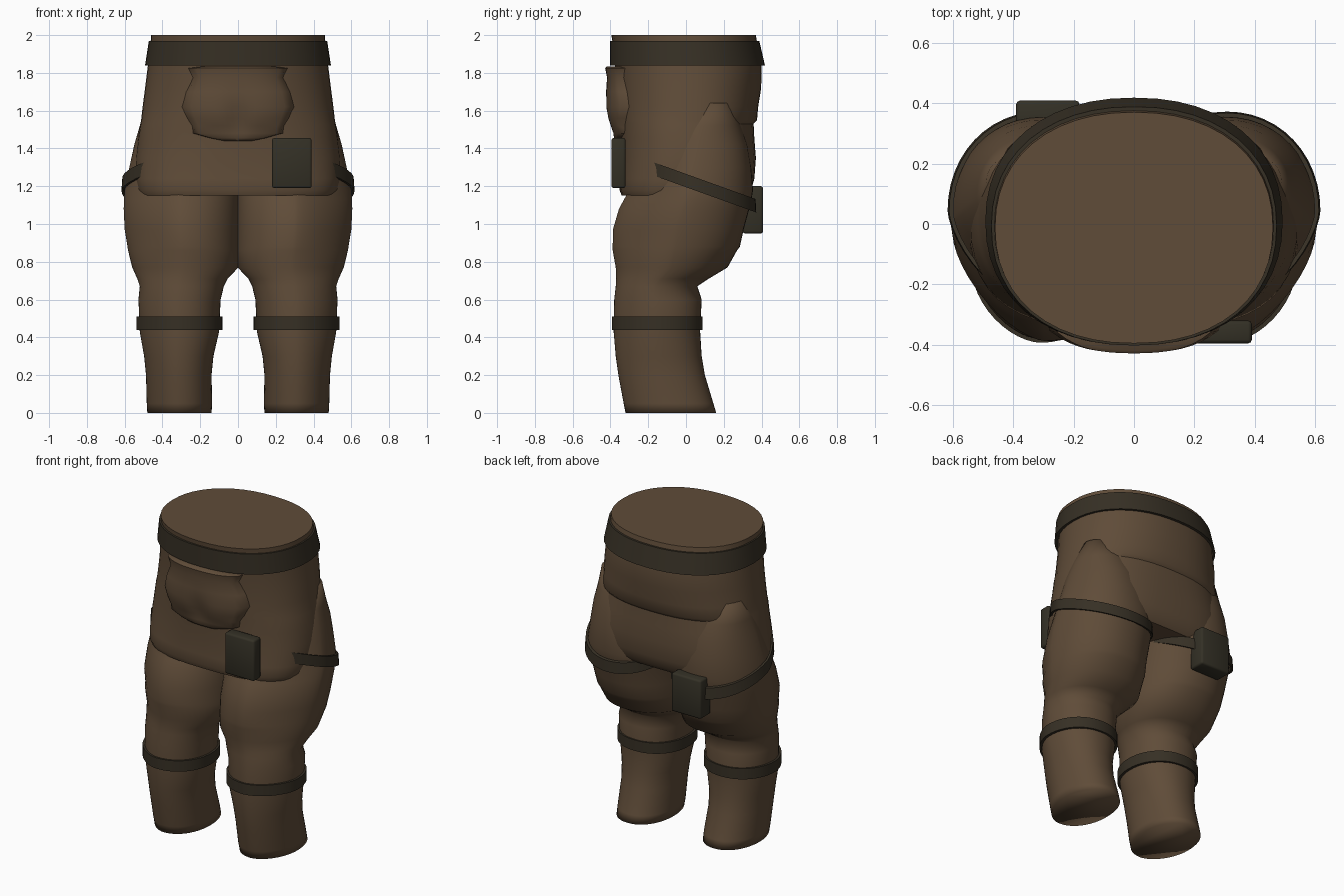
import bpy, bmesh, math

if "Cube" in bpy.data.objects:
    bpy.data.objects.remove(bpy.data.objects["Cube"])


def material(name, rgb):
    m = bpy.data.materials.new(name)
    m.diffuse_color = (*rgb, 1)
    m.use_nodes = True
    m.node_tree.nodes["Principled BSDF"].inputs["Base Color"].default_value = m.diffuse_color
    return m


BROWN = material("brown cloth", (0.115, 0.072, 0.040))
DARK = material("dark webbing", (0.037, 0.029, 0.018))
POUCH = material("pouch canvas", (0.034, 0.030, 0.019))


def finish(name, bm, mat, angle=40):
    bmesh.ops.recalc_face_normals(bm, faces=bm.faces)
    me = bpy.data.meshes.new(name)
    bm.to_mesh(me)
    bm.free()
    ob = bpy.data.objects.new(name, me)
    bpy.context.collection.objects.link(ob)
    me.materials.append(mat)
    bpy.ops.object.select_all(action='DESELECT')
    ob.select_set(True)
    bpy.context.view_layer.objects.active = ob
    bpy.ops.object.shade_smooth_by_angle(angle=math.radians(angle))
    return ob


def ring(z, x0, x1, y0, y1, n=2.2, tilt=0, front=None, count=48):
    """Rounded ring; tilt changes height along y, front = squareness of (inner, outer) front."""
    pts = []
    for i in range(count):
        a = 2 * math.pi * i / count
        c, s = math.cos(a), math.sin(a)
        e = 2 / (front[c > 0] if front and s < 0 else n)
        x = (x0 + x1) / 2 + (x1 - x0) / 2 * math.copysign(abs(c) ** e, c)
        y = (y0 + y1) / 2 + (y1 - y0) / 2 * math.copysign(abs(s) ** e, s)
        pts.append((x, y, z + tilt * y))
    return pts


def loft(name, rings, mat, side=1, closed=False, angle=40):
    bm = bmesh.new()
    vs = [[bm.verts.new((p[0] * side, p[1], p[2])) for p in r] for r in rings]
    n = len(vs[0])
    pairs = list(zip(vs, vs[1:])) + ([(vs[-1], vs[0])] if closed else [])
    for a, b in pairs:
        for i in range(n):
            j = (i + 1) % n
            bm.faces.new((a[i], a[j], b[j], b[i]))
    if not closed:
        bm.faces.new(vs[0])
        bm.faces.new(vs[-1])
    return finish(name, bm, mat, angle)


def band(name, low, high, t, mat, side=1, n=2.2, tilt=0, front=None):
    """Closed strap between two rings given as (z, x0, x1, y0, y1)."""
    def inner(r):
        return (r[0], r[1] + t, r[2] - t, r[3] + t, r[4] - t)
    return loft(name, [ring(*r, n, tilt, front) for r in (low, high, inner(high), inner(low))],
                mat, side, True)


# Hips: half width, front, back, front squareness, back squareness by height
hips = [(1.15, .520, -.34, .32, 2.8, 2.8), (1.18, .535, -.352, .345, 2.8, 2.8),
        (1.24, .545, -.348, .362, 2.65, 2.75), (1.35, .542, -.347, .37, 2.45, 2.65),
        (1.45, .53, -.35, .362, 2.3, 2.5), (1.53, .517, -.355, .358, 2.25, 2.35),
        (1.55, .513, -.357, .376, 2.25, 2.35), (1.62, .505, -.36, .382, 2.2, 2.25),
        (1.72, .492, -.365, .398, 2.2, 2.2), (1.84, .477, -.375, .40, 2.2, 2.2),
        (1.97, .462, -.39, .375, 2.2, 2.2), (2.0, .46, -.395, .37, 2.2, 2.2)]
loft("hips", [ring(z, -w, w, f, b, nb, 0, (nf, nf)) for z, w, f, b, nf, nb in hips], BROWN)

# Legs: inner, outer, front, back, front outer squareness by height
leg = [(0, .14, .48, -.32, .16, 1.85), (.05, .137, .483, -.33, .145, 1.85),
       (.20, .14, .487, -.358, .10, 1.8), (.30, .13, .497, -.372, .083, 1.75),
       (.43, .10, .52, -.383, .075, 1.7), (.60, .092, .527, -.38, .083, 1.7),
       (.67, .075, .52, -.372, .06, 1.7), (.71, .055, .533, -.37, .12, 1.65),
       (.77, -.002, .56, -.372, .22, 1.6), (.86, -.006, .582, -.388, .27, 1.55),
       (.88, -.006, .585, -.388, .285, 1.5), (.97, -.006, .60, -.387, .305, 1.5),
       (1.08, -.006, .605, -.355, .335, 1.45), (1.13, -.006, .604, -.328, .347, 1.45),
       (1.18, -.006, .60, -.30, .355, 1.45), (1.30, .03, .575, -.25, .345, 1.5),
       (1.42, .08, .549, -.19, .325, 1.6), (1.52, .13, .520, -.11, .29, 1.8),
       (1.64, .22, .488, .05, .235, 2.0)]
for side, label in ((1, "right"), (-1, "left")):
    loft(label + "_leg", [ring(*r[:5], 2.15, 0, (2.1, r[5])) for r in leg],
         BROWN, side, angle=180)
    band(label + "_knee_strap", (.44, .083, .537, -.393, .088), (.51, .083, .537, -.393, .088),
         .02, DARK, side, 2.15, 0, (2.1, 1.72))
    band(label + "_thigh_strap", (1.195, .0, .617, -.285, .372), (1.265, .0, .612, -.285, .368),
         .014, DARK, side, 2.05, -.36, (2.0, 1.55))

# Belt
band("belt", (1.84, -.492, .492, -.402, .418), (1.97, -.472, .472, -.402, .388), .03, DARK)


# Gathered front pocket: creased patch with sides running back into the hips
def pocket():
    rows = [(1.835, .20, .05), (1.825, .28, .06), (1.775, .255, .05), (1.70, .29, .055),
            (1.62, .31, .06), (1.56, .285, .05), (1.52, .26, .035), (1.48, .255, .02),
            (1.455, .16, .015), (1.44, .08, .0)]
    bm = bmesh.new()
    grid, cols = [], 20
    for z, w, bulge in rows:
        line = []
        for i in range(cols + 1):
            u = 2 * i / cols - 1
            edge = abs(u) > .99
            crease = .022 * math.exp(-(u / .22) ** 2) * max(0, 1 - abs(z - 1.56) / .12)
            y = -.368 - bulge * (1 - u ** 4) + crease + .45 * (w * u) ** 2
            line.append(bm.verts.new((w * u, -.26 if edge else y, z)))
        grid.append(line)
    for a, b in zip(grid, grid[1:]):
        for i in range(cols):
            bm.faces.new((a[i], a[i + 1], b[i + 1], b[i]))
    # Top and bottom lips tucked into the cloth
    for line in (grid[0], grid[-1]):
        back = [bm.verts.new((v.co.x, -.30, v.co.z)) for v in line]
        for i in range(cols):
            bm.faces.new((line[i], line[i + 1], back[i + 1], back[i]))
    finish("front_pocket", bm, BROWN, 50)


pocket()


# Pouches
def pouch(name, x0, x1, y0, y1, z0, z1):
    bm = bmesh.new()
    bmesh.ops.create_cube(bm, size=1)
    for v in bm.verts:
        v.co = ((x0 + x1) / 2 + v.co.x * (x1 - x0), (y0 + y1) / 2 + v.co.y * (y1 - y0),
                (z0 + z1) / 2 + v.co.z * (z1 - z0))
    bmesh.ops.bevel(bm, geom=bm.edges[:], offset=.012, segments=2, affect='EDGES', profile=.5)
    finish(name, bm, POUCH, 50)


pouch("front_pouch", .18, .39, -.395, -.32, 1.19, 1.455)
pouch("back_pouch", -.39, -.18, .30, .408, .95, 1.20)
